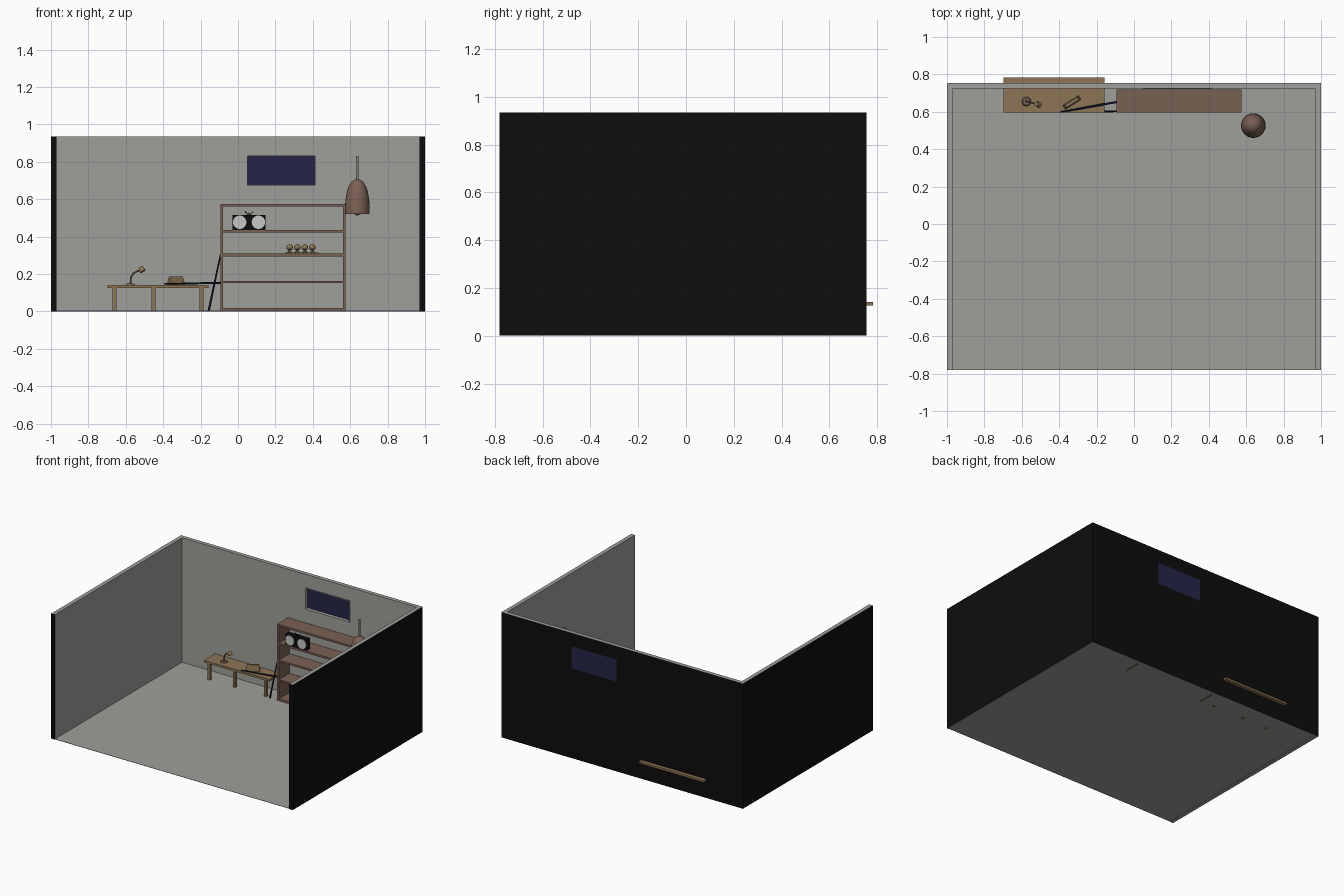
import bpy, bmesh, math
from mathutils import Vector, Matrix

if "Cube" in bpy.data.objects:
    bpy.data.objects.remove(bpy.data.objects["Cube"])


def material(name, rgb):
    m = bpy.data.materials.new(name)
    m.diffuse_color = (*rgb, 1)
    m.use_nodes = True
    m.node_tree.nodes["Principled BSDF"].inputs["Base Color"].default_value = m.diffuse_color
    return m


GREY = material("plaster_grey", (0.345, 0.352, 0.325))
BLACK = material("black", (0.004, 0.004, 0.004))
GLASS = material("window_blue", (0.018, 0.018, 0.065))
NAVY = material("stick_navy", (0.006, 0.009, 0.03))
TAN = material("tan_wood", (0.27, 0.178, 0.092))
BROWN = material("brown_wood", (0.195, 0.118, 0.088))
PALE = material("pale_grey", (0.56, 0.58, 0.56))
STEEL = material("cord_grey", (0.25, 0.23, 0.21))


def finish(name, bm, mat, smooth=False):
    bmesh.ops.recalc_face_normals(bm, faces=bm.faces)
    me = bpy.data.meshes.new(name)
    bm.to_mesh(me)
    bm.free()
    if mat:
        me.materials.append(mat)
    ob = bpy.data.objects.new(name, me)
    bpy.context.collection.objects.link(ob)
    if smooth:
        bpy.ops.object.select_all(action='DESELECT')
        ob.select_set(True)
        bpy.context.view_layer.objects.active = ob
        bpy.ops.object.shade_smooth_by_angle(angle=math.radians(40))
    return ob


def add_box(bm, x0, x1, y0, y1, z0, z1):
    mat = Matrix.LocRotScale(((x0 + x1) / 2, (y0 + y1) / 2, (z0 + z1) / 2), None,
                             (x1 - x0, y1 - y0, z1 - z0))
    return bmesh.ops.create_cube(bm, size=1, matrix=mat)["verts"]


def box(name, mat, *dims):
    bm = bmesh.new()
    add_box(bm, *dims)
    return finish(name, bm, mat)


def rod(name, mat, a, b, r1, r2=None, sides=12):
    a, b = Vector(a), Vector(b)
    d = b - a
    rot = d.to_track_quat('Z', 'Y').to_matrix().to_4x4()
    bm = bmesh.new()
    bmesh.ops.create_cone(bm, cap_ends=True, segments=sides, radius1=r1,
                          radius2=r1 if r2 is None else r2, depth=d.length,
                          matrix=Matrix.Translation((a + b) / 2) @ rot)
    return finish(name, bm, mat, True)


def lathe(name, mat, profile, loc, sides=24):
    bm = bmesh.new()
    vs = [bm.verts.new((r, 0, z)) for r, z in profile]
    es = [bm.edges.new(p) for p in zip(vs, vs[1:])]
    bmesh.ops.spin(bm, geom=vs + es, axis=(0, 0, 1), cent=(0, 0, 0),
                   angle=math.tau, steps=sides, use_duplicate=False)
    bmesh.ops.remove_doubles(bm, verts=bm.verts, dist=1e-5)
    bmesh.ops.translate(bm, verts=bm.verts, vec=loc)
    return finish(name, bm, mat, True)


# room: thin floor and three walls, grey inside and black outside
X, YF, YB, H, T = 1.0, -0.78, 0.755, 0.935, 0.03
box("floor", GREY, -X + T, X - T, YF, YB - T, 0.002, 0.004)
bm = bmesh.new()
outline = [(-X, YF), (-X, YB), (X, YB), (X, YF),
           (X - T, YF), (X - T, YB - T), (-X + T, YB - T), (-X + T, YF)]
base = bm.faces.new([bm.verts.new((x, y, 0)) for x, y in outline])
up = bmesh.ops.extrude_face_region(bm, geom=[base])["geom"]
bmesh.ops.translate(bm, verts=[v for v in up if isinstance(v, bmesh.types.BMVert)],
                    vec=(0, 0, H))
walls = finish("walls", bm, GREY)

# window opening, glass and slim frame
WX0, WX1, WZ0, WZ1 = 0.047, 0.418, 0.672, 0.836
cutter = box("window_cutter", None, WX0, WX1, YB - 0.1, YB + 0.1, WZ0, WZ1)
cutter.hide_render = True
cut = walls.modifiers.new("window_opening", 'BOOLEAN')
cut.operation, cut.object, cut.solver = 'DIFFERENCE', cutter, 'EXACT'
bpy.context.view_layer.objects.active = walls
bpy.ops.object.modifier_apply(modifier=cut.name)
bpy.data.objects.remove(cutter)
walls.data.materials.clear()
walls.data.materials.append(GREY)
walls.data.materials.append(BLACK)
for p in walls.data.polygons:
    c, n = p.center, p.normal
    outer = (abs(n.x) > 0.9 and abs(c.x) > X - 0.005) or \
            (n.y > 0.9 and c.y > YB - 0.005) or (n.y < -0.9 and c.y < YF + 0.005)
    p.material_index = 1 if outer else 0
box("window_glass", GLASS, WX0, WX1, YB - 0.008, YB, WZ0, WZ1)
bm = bmesh.new()
F = 0.005
for z0, z1 in ((WZ0, WZ0 + F), (WZ1 - F, WZ1)):
    add_box(bm, WX0, WX1, YB - T - 0.003, YB - 0.008, z0, z1)
for x0, x1 in ((WX0, WX0 + F), (WX1 - F, WX1)):
    add_box(bm, x0, x1, YB - T - 0.003, YB - 0.008, WZ0 + F, WZ1 - F)
finish("window_frame", bm, GREY)

# bench table running into the back wall, on front legs
box("table_top", TAN, -0.697, -0.158, 0.595, 0.782, 0.126, 0.141)
for i, x in enumerate((-0.66, -0.452, -0.195)):
    box(f"table_leg_{i + 1}", TAN, x - 0.01, x + 0.01, 0.598, 0.618, 0, 0.126)

# open bookcase
SX0, SX1, SY0, SY1, W = -0.093, 0.575, 0.595, 0.72, 0.014
for n, x in (("left", SX0), ("right", SX1 - W)):
    box(f"bookcase_{n}_side", BROWN, x, x + W, SY0, SY1, 0, 0.575)
for i, (z, t) in enumerate(((0.004, W), (0.152, 0.010), (0.295, W), (0.422, W), (0.561, W))):
    box(f"bookcase_shelf_{i + 1}", BROWN, SX0 + W, SX1 - W, SY0, SY1, z, z + t)

# two long sticks, one leaning and one lying across the table
rod("leaning_stick", NAVY, (-0.157, 0.602, 0.002), (-0.094, 0.602, 0.30), 0.006, 0.004)
rod("lying_stick", NAVY, (-0.394, 0.598, 0.147), (-0.09, 0.653, 0.153), 0.004, 0.006)

# pendant lamp
LX, LY = 0.638, 0.526
lathe("pendant_shade", BROWN,
      [(0, 0.706), (0.014, 0.705), (0.03, 0.694), (0.045, 0.672), (0.056, 0.64),
       (0.063, 0.60), (0.066, 0.56), (0.066, 0.52), (0.062, 0.52), (0.061, 0.56),
       (0.052, 0.64), (0.04, 0.672), (0.0, 0.695)], (LX, LY, 0))
rod("pendant_cord", STEEL, (LX, LY, 0.70), (LX, LY, 0.832), 0.007)
lathe("pendant_bulb", BROWN,
      [(0.022 * math.sin(math.pi * i / 8), 0.535 - 0.022 * math.cos(math.pi * i / 8))
       for i in range(9)], (LX, LY, 0), 16)
rod("pendant_socket", BROWN, (LX, LY, 0.55), (LX, LY, 0.69), 0.01)

# radio with two round speakers and small aerials
box("radio_body", BLACK, -0.03, 0.147, 0.602, 0.642, 0.436, 0.516)
for n, x in (("left", 0.009), ("right", 0.109)):
    rod(f"radio_{n}_speaker", PALE, (x, 0.603, 0.477), (x, 0.597, 0.477), 0.036, sides=24)
for i, (dx, h) in enumerate(((-0.022, 0.535), (0.0, 0.53), (0.022, 0.535))):
    rod(f"radio_aerial_{i + 1}", BLACK, (0.059, 0.622, 0.512), (0.059 + dx, 0.622, h), 0.002, sides=6)

# tray with four round ornaments
box("tray", TAN, 0.25, 0.43, 0.625, 0.685, 0.309, 0.316)
for i in range(4):
    lathe(f"ornament_{i + 1}", TAN,
          [(0, 0.316), (0.011, 0.316), (0.011, 0.320), (0.005, 0.324), (0.006, 0.328),
           (0.015, 0.333), (0.018, 0.342), (0.015, 0.352), (0.008, 0.358), (0, 0.36)],
          (0.276 + 0.0405 * i, 0.655, 0), 16)

# desk lamp
rod("desk_lamp_base", BROWN, (-0.575, 0.655, 0.141), (-0.575, 0.655, 0.149), 0.025, 0.02, 20)
cu = bpy.data.curves.new("desk_lamp_arm", 'CURVE')
cu.dimensions, cu.bevel_depth, cu.bevel_resolution, cu.use_fill_caps = '3D', 0.0045, 2, True
path = [(-0.575, 0.655, 0.147), (-0.573, 0.655, 0.18), (-0.56, 0.652, 0.203),
        (-0.54, 0.646, 0.215), (-0.518, 0.64, 0.222)]
sp = cu.splines.new('POLY')
sp.points.add(len(path) - 1)
for p, co in zip(sp.points, path):
    p.co = (*co, 1)
cu.materials.append(BROWN)
bpy.context.collection.objects.link(bpy.data.objects.new("desk_lamp_arm", cu))
rod("desk_lamp_head", TAN, (-0.522, 0.642, 0.236), (-0.508, 0.637, 0.214), 0.012, 0.017, 16)

# small tapered box standing askew on the table
bm = bmesh.new()
for v in add_box(bm, -0.05, 0.05, -0.013, 0.013, 0.141, 0.188):
    if v.co.z > 0.16:
        v.co.x *= 0.78
        v.co.y *= 0.6
bmesh.ops.rotate(bm, verts=bm.verts, matrix=Matrix.Rotation(math.radians(32), 3, 'Z'))
bmesh.ops.translate(bm, verts=bm.verts, vec=(-0.332, 0.65, 0))
finish("tapered_box", bm, TAN)
